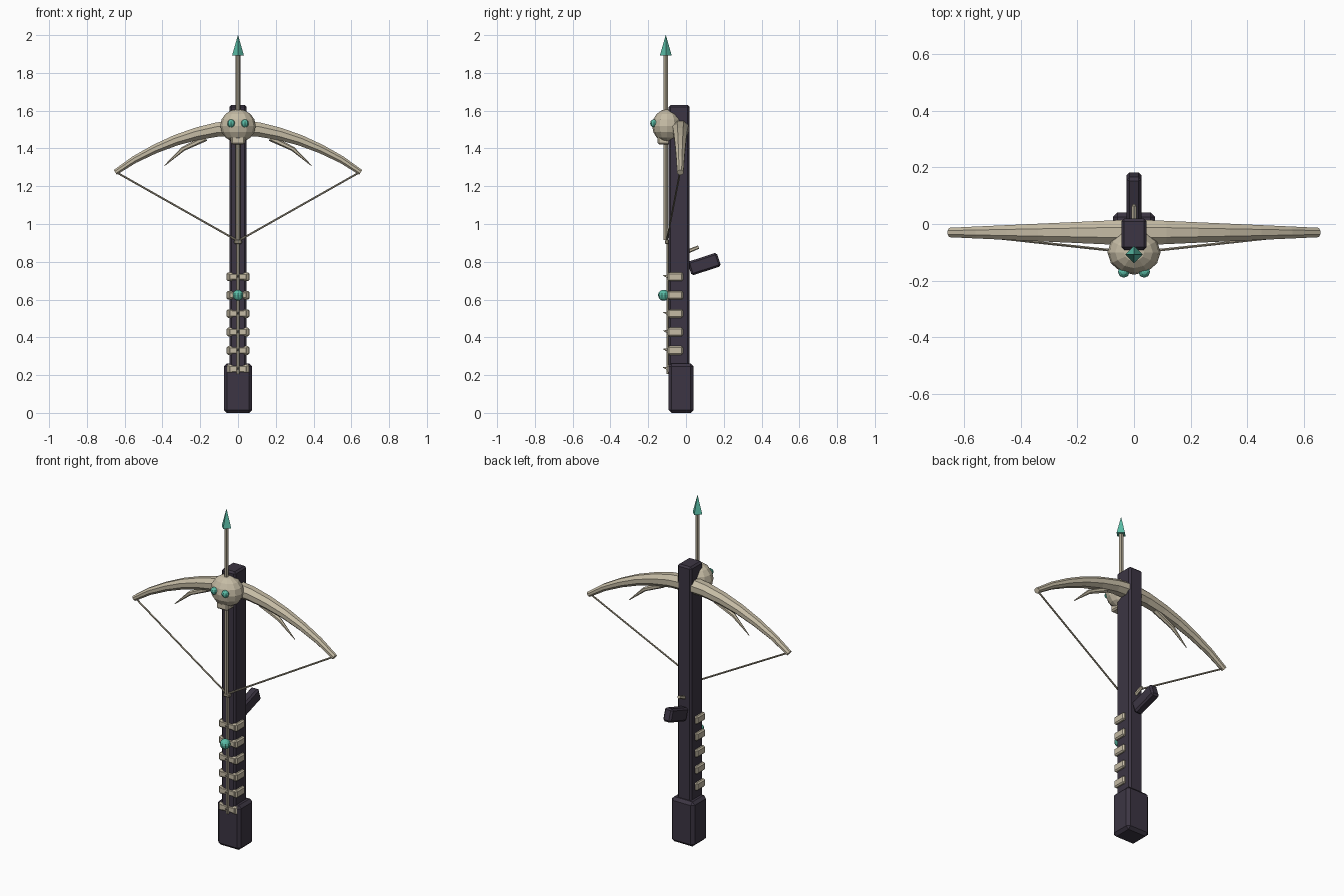
import bpy, bmesh, math
from mathutils import Vector, Matrix

if "Cube" in bpy.data.objects:
    bpy.data.objects.remove(bpy.data.objects["Cube"])


def mat(name, rgb):
    m = bpy.data.materials.new(name)
    m.diffuse_color = (*rgb, 1)
    m.use_nodes = True
    m.node_tree.nodes["Principled BSDF"].inputs["Base Color"].default_value = m.diffuse_color
    return m


DARK = mat("dark wood", (0.045, 0.036, 0.056))
BONE = mat("bone", (0.56, 0.50, 0.375))
SHAFT = mat("weathered bone", (0.40, 0.355, 0.265))
TEAL = mat("teal crystal", (0.10, 0.50, 0.38))


def finish(bm, name, m):
    bmesh.ops.recalc_face_normals(bm, faces=bm.faces)
    me = bpy.data.meshes.new(name)
    bm.to_mesh(me)
    bm.free()
    me.materials.append(m)
    ob = bpy.data.objects.new(name, me)
    bpy.context.collection.objects.link(ob)
    return ob


def box(name, lo, hi, m, bevel=0.0, tilt=0.0):
    lo, hi = Vector(lo), Vector(hi)
    bm = bmesh.new()
    bmesh.ops.create_cube(bm, size=1)
    bmesh.ops.scale(bm, vec=hi - lo, verts=bm.verts)
    if bevel:
        bmesh.ops.bevel(bm, geom=bm.edges[:], offset=bevel, segments=1, affect='EDGES')
    bmesh.ops.rotate(bm, matrix=Matrix.Rotation(tilt, 3, 'X'), verts=bm.verts)
    bmesh.ops.translate(bm, vec=(lo + hi) / 2, verts=bm.verts)
    return finish(bm, name, m)


def ball(name, c, r, m, seg=8, rings=6):
    bm = bmesh.new()
    bmesh.ops.create_uvsphere(bm, u_segments=seg, v_segments=rings, radius=1)
    bmesh.ops.scale(bm, vec=r, verts=bm.verts)
    bmesh.ops.translate(bm, vec=c, verts=bm.verts)
    return finish(bm, name, m)


def tube(name, pts, radii, m, sides=6, phase=0.0):
    """Tapered tube; each radius is (across, along y-ish)."""
    pts = [Vector(p) for p in pts]
    bm = bmesh.new()
    rings = []
    for i, p in enumerate(pts):
        d = (pts[min(i + 1, len(pts) - 1)] - pts[max(i - 1, 0)]).normalized()
        ref = Vector((0, 1, 0)) if abs(d.y) < 0.9 else Vector((1, 0, 0))
        a = d.cross(ref).normalized()
        b = a.cross(d)
        ra, rb = radii[i]
        rings.append([bm.verts.new(p + a * ra * math.cos(t) + b * rb * math.sin(t))
                      for t in (phase + 2 * math.pi * k / sides for k in range(sides))])
    for r0, r1 in zip(rings, rings[1:]):
        for k in range(sides):
            n = (k + 1) % sides
            bm.faces.new((r0[k], r0[n], r1[n], r1[k]))
    bm.faces.new(rings[0])
    bm.faces.new(rings[-1])
    return finish(bm, name, m)


# Stock, butt and tilted grip
box("stock", (-0.045, -0.092, 0.2), (0.045, 0.019, 1.63), DARK, 0.01)
box("butt", (-0.075, -0.093, 0.0), (0.075, 0.041, 0.262), DARK, 0.016)
box("grip", (-0.026, 0.015, 0.75), (0.026, 0.178, 0.826), DARK, 0.01, math.radians(18))
tube("trigger", [(0, 0.01, 0.855), (0, 0.067, 0.878)], [(0.011, 0.011), (0.009, 0.009)], BONE)

# Bow limbs: one arched tube, thick in the middle
half = [(0.0, 1.508), (0.11, 1.500), (0.22, 1.477), (0.33, 1.443),
        (0.44, 1.397), (0.55, 1.340), (0.65, 1.273)]
path = [(-x, z) for x, z in half[:0:-1]] + half
rad = []
for x, z in path:
    t = abs(x) / 0.65
    rad.append((0.046 - 0.030 * t, 0.050 - 0.032 * t))
tube("bow_limbs", [(x, -0.03, z) for x, z in path], rad, BONE, 8, math.pi / 8)

# Thorn spurs and bowstring on both sides
for s, side in ((-1, "left"), (1, "right")):
    tube(side + "_spur", [(s * 0.17, -0.03, 1.455), (s * 0.29, -0.03, 1.398), (s * 0.39, -0.03, 1.308)],
         [(0.016, 0.016), (0.012, 0.012), (0.002, 0.002)], BONE)
    tube(side + "_bowstring", [(s * 0.642, -0.032, 1.273), (0, -0.102, 0.91)],
         [(0.005, 0.005)] * 2, SHAFT)
    ball(side + "_eye", (s * 0.036, -0.169, 1.533), (0.021, 0.021, 0.021), TEAL)

# Skull and jaw
ball("skull", (0, -0.1, 1.52), (0.094, 0.079, 0.088), BONE, 12, 8)
box("jaw", (-0.037, -0.152, 1.422), (0.037, -0.085, 1.465), BONE, 0.008)

# Arrow
tube("arrow_shaft", [(0, -0.107, 0.915), (0, -0.107, 1.9)], [(0.013, 0.013)] * 2, SHAFT)
tube("arrow_head", [(0, -0.107, 1.893), (0, -0.107, 2.0)], [(0.031, 0.031), (0.0005, 0.0005)], TEAL, 4)
box("string_nock", (-0.02, -0.112, 0.895), (0.02, -0.09, 0.915), SHAFT, 0.004)

# Spine with ribs and thorns
tube("spine", [(0, -0.095, 0.205), (0, -0.095, 0.91)], [(0.009, 0.009)] * 2, SHAFT)
for i in range(6):
    z = 0.233 + i * 0.0975
    box(f"rib_front_{i}", (-0.045, -0.099, z - 0.016), (0.045, -0.085, z + 0.016), BONE, 0.003)
    for s in (-1, 1):
        xs = sorted((s * 0.025, s * 0.06))
        box(f"rib_side_{i}", (xs[0], -0.097, z - 0.023), (xs[1], -0.017, z + 0.023), BONE, 0.007)
    tube(f"thorn_{i}", [(0, -0.09, z), (0, -0.122, z + 0.008)], [(0.011, 0.011), (0.001, 0.001)], BONE)

# Crystal set on the spine
ball("spine_crystal", (0, -0.119, 0.623), (0.029, 0.029, 0.029), TEAL, 10, 8)
